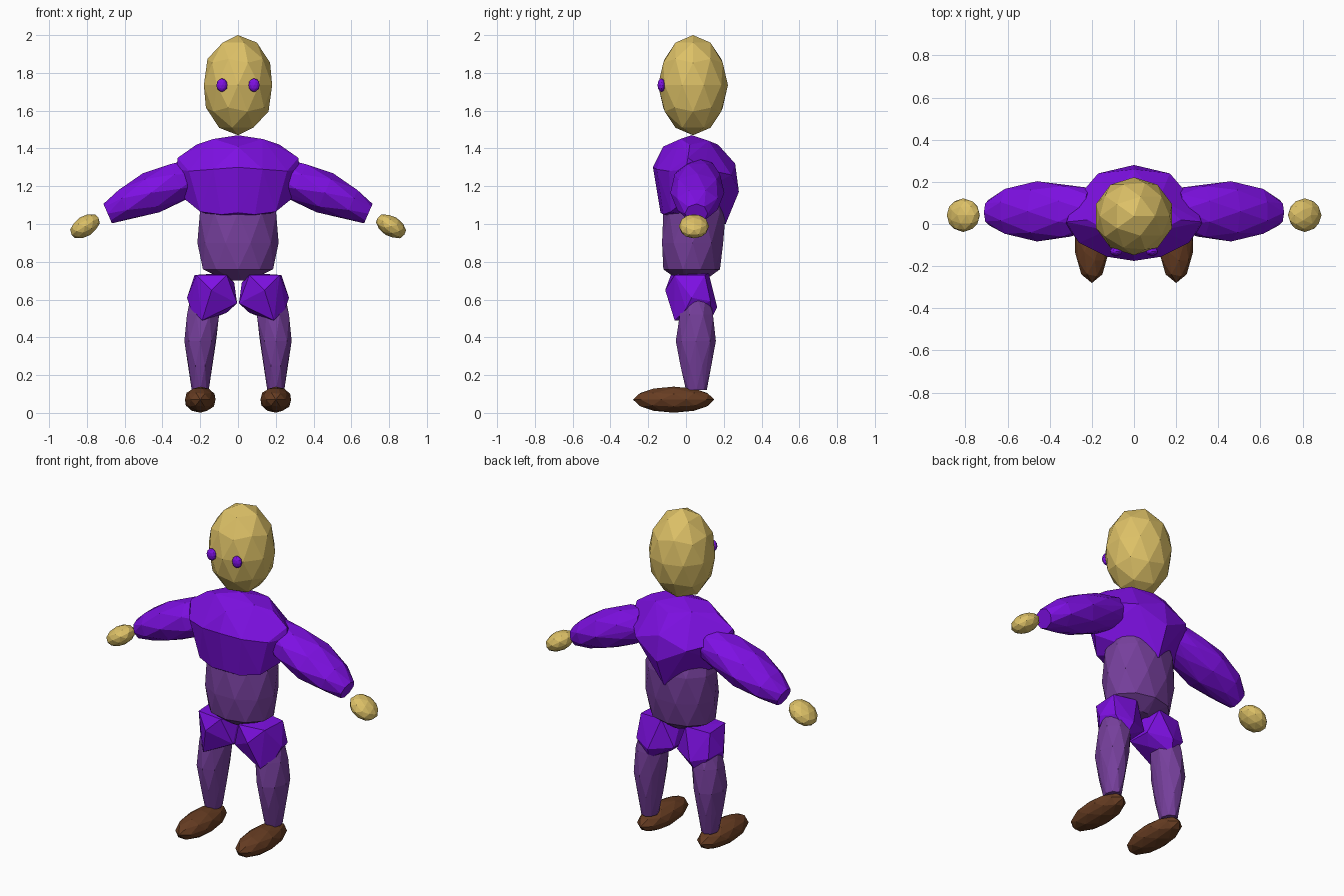
import bpy, bmesh, math
from mathutils import Vector, Matrix

if "Cube" in bpy.data.objects:
    bpy.data.objects.remove(bpy.data.objects["Cube"])


def material(name, rgb):
    m = bpy.data.materials.new(name)
    m.diffuse_color = (*rgb, 1)
    m.use_nodes = True
    m.node_tree.nodes["Principled BSDF"].inputs["Base Color"].default_value = m.diffuse_color
    return m


BRIGHT = material("bright purple", (0.205, 0.005, 0.76))
MUTED = material("muted purple", (0.18, 0.05, 0.33))
SKIN = material("sandy skin", (0.72, 0.53, 0.135))
BROWN = material("shoe brown", (0.135, 0.046, 0.016))


def finish(name, bm, mat):
    bmesh.ops.recalc_face_normals(bm, faces=bm.faces)
    me = bpy.data.meshes.new(name)
    bm.to_mesh(me)
    bm.free()
    me.materials.append(mat)
    ob = bpy.data.objects.new(name, me)
    bpy.context.collection.objects.link(ob)
    return ob


def ball(name, centre, radii, mat, tilt=0):
    """Faceted ellipsoid, tilted about the front-back axis."""
    bm = bmesh.new()
    mtx = (Matrix.Translation(centre) @ Matrix.Rotation(tilt, 4, 'Y')
           @ Matrix.Diagonal((*radii, 1)))
    bmesh.ops.create_icosphere(bm, subdivisions=2, radius=1, matrix=mtx)
    return finish(name, bm, mat)


def hull(name, points, mat, side=1):
    """Faceted convex solid around a few points."""
    bm = bmesh.new()
    for x, y, z in points:
        bm.verts.new((x * side, y, z))
    res = bmesh.ops.convex_hull(bm, input=bm.verts)
    loose = {v for v in res["geom_interior"] + res["geom_unused"]
             if isinstance(v, bmesh.types.BMVert) and v.is_valid and not v.link_faces}
    bmesh.ops.delete(bm, geom=list(loose), context='VERTS')
    return finish(name, bm, mat)


def rings(sections, u, v, sides=8):
    """Staggered elliptical cross-sections: (centre, radius u, radius v)."""
    pts = []
    for i, (c, ru, rv) in enumerate(sections):
        for k in range(sides):
            a = (k + 0.5 * (i % 2)) * 2 * math.pi / sides
            pts.append(Vector(c) + Vector(u) * ru * math.cos(a) + Vector(v) * rv * math.sin(a))
    return pts


X, Y = (1, 0, 0), (0, 1, 0)

# Head
ball("head", (0, 0.037, 1.735), (0.19, 0.185, 0.265), SKIN)

# Chest, mirrored half outline with a low point at the back
half = [(0, .03, 1.47), (.13, -.03, 1.45), (.12, .12, 1.44), (.22, .02, 1.42),
        (0, -.175, 1.3), (.13, -.155, 1.29), (0, -.12, 1.41), (.26, -.09, 1.28),
        (.32, .01, 1.35), (.325, 0, 1.29), (.28, 0, 1.13), (.2, -.08, 1.065),
        (.09, -.12, 1.05), (0, -.135, 1.06), (.29, .1, 1.29), (.17, .24, 1.26),
        (0, .26, 1.32), (0, .28, 1.17), (0, .21, 1.0), (0, .17, 1.42)]
hull("chest", half + [(-x, y, z) for x, y, z in half if x], BRIGHT)

# Belly
hull("belly", rings([((0, .05, 1.17), .17, .13), ((0, .045, 1.06), .212, .165),
                     ((0, .035, .90), .215, .17), ((0, .03, .76), .195, .15),
                     ((0, .03, .70), .06, .07)], X, Y, 10), MUTED)

# Paired parts
for side, label in ((1, "left"), (-1, "right")):
    ball(label + "_eye", (side * .085, -.13, 1.735), (.03, .021, .036), BRIGHT)

    # Arm runs down and outwards from the shoulder
    hull(label + "_arm", rings([((.20, .07, 1.265), .10, .09), ((.32, .06, 1.225), .13, .108),
                                ((.46, .06, 1.165), .143, .112), ((.60, .06, 1.105), .115, .088),
                                ((.69, .055, 1.055), .06, .056)],
                               Y, (.4, 0, .917)), BRIGHT, side)
    ball(label + "_hand", (side * .81, .042, .988), (.088, .08, .054), SKIN,
         side * math.radians(32))

    # Hip
    hull(label + "_hip", [(.06, -.08, .73), (.22, -.06, .73), (.14, -.11, .65), (.27, .03, .61),
                          (.19, -.06, .49), (.005, -.04, .58), (.02, .03, .69), (.25, .0, .55),
                          (.23, .10, .73), (.08, .12, .74), (.01, .10, .58), (.14, .165, .56),
                          (.24, .13, .59), (.16, .13, .49), (.06, .05, .53)], BRIGHT, side)

    # Leg
    hull(label + "_leg", rings([((.18, .055, .62), .07, .07), ((.185, .055, .52), .092, .095),
                                ((.20, .052, .38), .084, .106), ((.20, .052, .25), .066, .088),
                                ((.20, .055, .12), .045, .055)], X, Y), MUTED, side)

    # Shoe
    ball(label + "_shoe", (side * .2, -.065, .07), (.085, .215, .069), BROWN)
